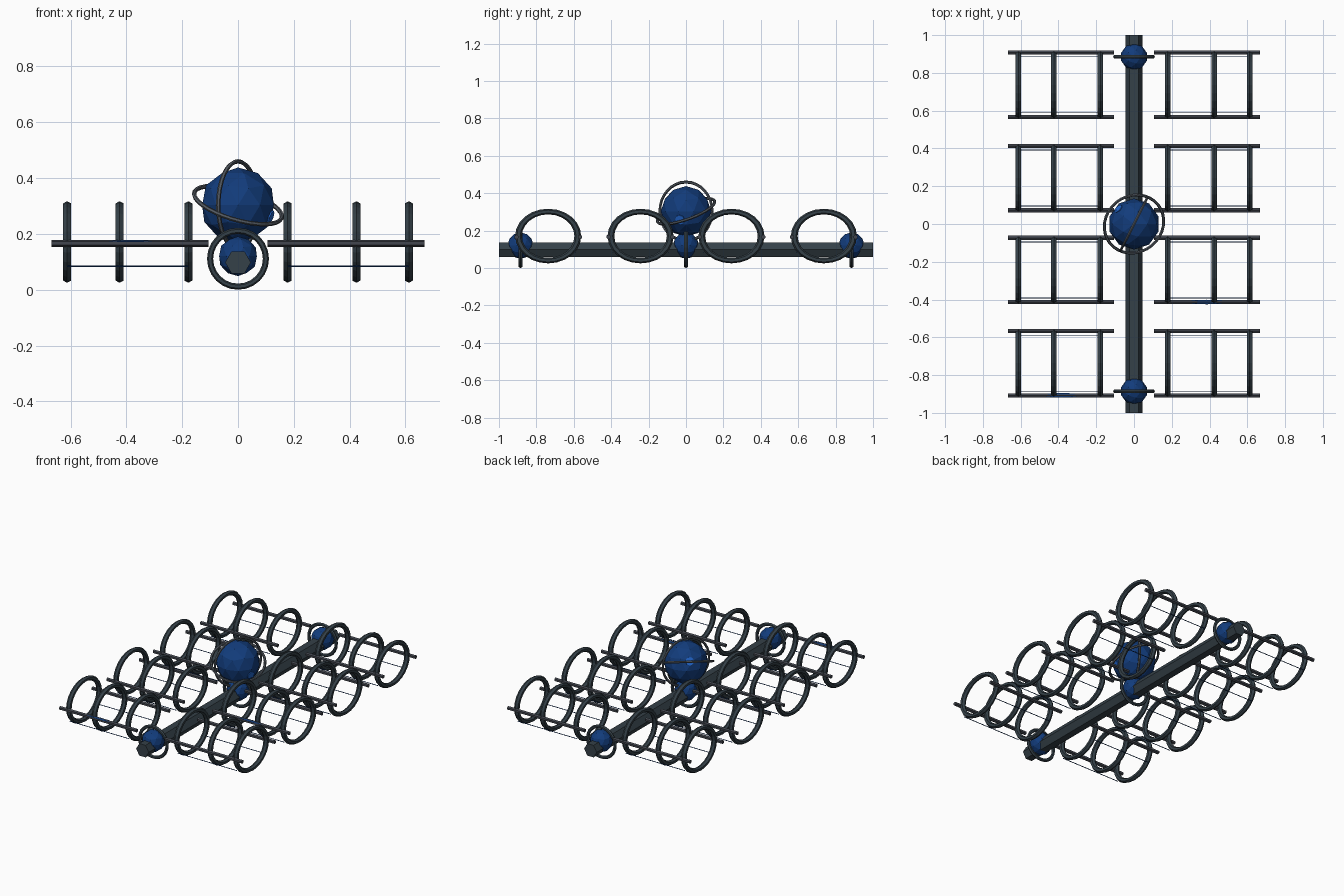
import bpy
import math
from mathutils import Vector

default = bpy.data.objects.get("Cube")
if default:
    bpy.data.objects.remove(default, do_unlink=True)


def material(name, rgb):
    mat = bpy.data.materials.new(name)
    mat.use_nodes = True
    mat.diffuse_color = (*rgb, 1)
    mat.node_tree.nodes["Principled BSDF"].inputs["Base Color"].default_value = (*rgb, 1)
    return mat


SLATE = material("dark slate", (0.035, 0.052, 0.065))
STEEL = material("grey steel", (0.085, 0.1, 0.12))
ROD = material("rod grey", (0.055, 0.062, 0.078))
BLUE = material("deep blue", (0.006, 0.045, 0.2))
BRIGHT = material("bright blue", (0.015, 0.13, 0.6))


def finish(name, mat):
    obj = bpy.context.object
    obj.name = name
    obj.data.materials.append(mat)
    return obj


def ball(name, loc, radius):
    bpy.ops.mesh.primitive_ico_sphere_add(subdivisions=2, radius=radius, location=loc)
    return finish(name, BLUE)


def bar(name, start, end, radius, mat, sides=6, spin=0):
    """Straight prism between two points."""
    a, b = Vector(start), Vector(end)
    bpy.ops.mesh.primitive_cylinder_add(vertices=sides, radius=radius,
                                        depth=(b - a).length, location=(a + b) / 2)
    obj = finish(name, mat)
    obj.rotation_mode = 'QUATERNION'
    obj.rotation_quaternion = (b - a).to_track_quat('Z', 'Y')
    # Turn the cross-section about the bar's own axis
    for v in obj.data.vertices:
        x, y = v.co.x, v.co.y
        v.co.x = x * math.cos(spin) - y * math.sin(spin)
        v.co.y = x * math.sin(spin) + y * math.cos(spin)
    return obj


def ring(name, loc, normal, major, minor, mat, segments=24):
    bpy.ops.mesh.primitive_torus_add(major_segments=segments, minor_segments=6,
                                     major_radius=major, minor_radius=minor, location=loc)
    obj = finish(name, mat)
    obj.rotation_mode = 'QUATERNION'
    obj.rotation_quaternion = Vector(normal).to_track_quat('Z', 'Y')
    return obj


# Hexagonal spine with flat top and bottom
bar("spine", (0, -1, 0.098), (0, 1, 0.098), 0.046, SLATE, spin=math.pi / 6)

# Collared hubs along the spine
for label, y in (("front", -0.885), ("middle", 0), ("back", 0.885)):
    ball(label + "_hub", (0, y, 0.12), 0.071)
    ring(label + "_hub_collar", (0, y, 0.111), (0, 1, 0), 0.1, 0.011, SLATE)

# Central globe with two gyroscope rings
CORE = Vector((0, 0, 0.303))
ball("globe", CORE, 0.135)
ring("upright_gyro_ring", CORE, (0.89, -0.45, 0), 0.157, 0.008, STEEL, 32)
ring("tilted_gyro_ring", CORE, (0.29, -0.36, 1), 0.163, 0.008, STEEL, 32)

# Bright inlays on the globe
for direction in ((0.9, -0.25, -0.34), (-0.62, 0.6, 0.42)):
    d = Vector(direction).normalized()
    bar("globe_inlay", CORE + d * 0.126, CORE + d * 0.132, 0.026, BRIGHT, 8)

# Eight cage modules: three oval hoops, two side rods, two low wires
MODULE_Y = (-0.737, -0.243, 0.243, 0.737)
for side, label in ((1, "left"), (-1, "right")):
    for number, y in enumerate(MODULE_Y, 1):
        name = f"{label}_module_{number}"
        for x in (0.178, 0.424, 0.612):
            hoop = ring(name + "_hoop", (side * x, y, 0.171), (1, 0, 0), 0.131, 0.015, SLATE)
            hoop.rotation_mode = 'XYZ'
            hoop.rotation_euler = (0, math.pi / 2, 0)
            hoop.scale = (1, 1.21, 1.1)
        for end in (-1, 1):
            rod_y = y + end * 0.17
            bar(name + "_rod", (side * 0.105, rod_y, 0.166),
                (side * 0.668, rod_y, 0.166), 0.0125, ROD)
            wire_y = y + end * 0.148
            bar(name + "_wire", (side * 0.178, wire_y, 0.084),
                (side * 0.612, wire_y, 0.084), 0.0025, BLUE)

# Blue inlay strips on top of two front rods
for x, y in ((-0.385, -0.907), (0.385, -0.413)):
    bpy.ops.mesh.primitive_uv_sphere_add(segments=12, ring_count=6, radius=1,
                                         location=(x, y, 0.172))
    strip = finish("rod_inlay", BLUE)
    strip.scale = (0.14, 0.012, 0.0049)
